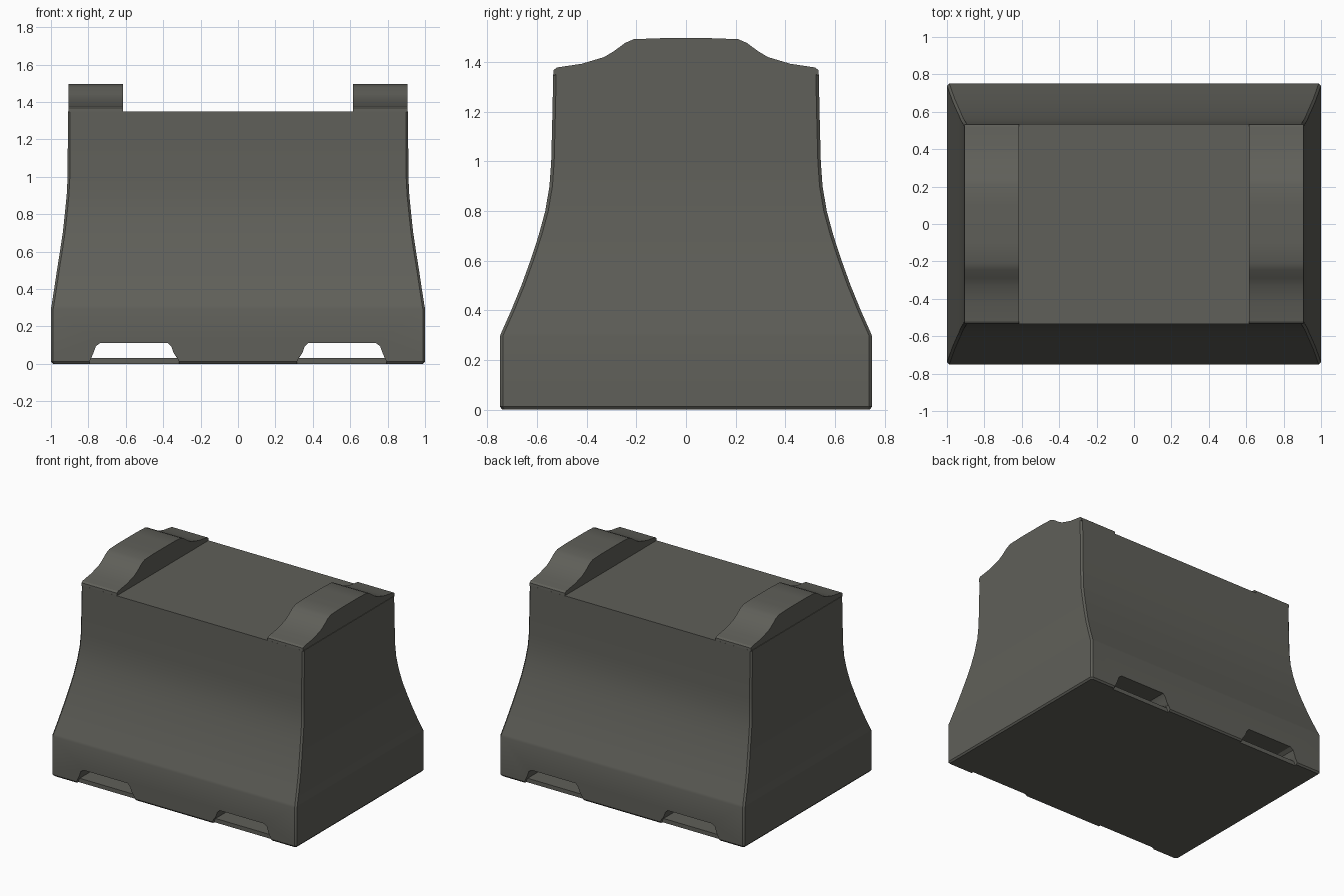
import bpy, bmesh

if "Cube" in bpy.data.objects:
    bpy.data.objects.remove(bpy.data.objects["Cube"])

concrete = bpy.data.materials.new("dark concrete grey")
concrete.diffuse_color = (0.115, 0.115, 0.10, 1)
concrete.use_nodes = True
concrete.node_tree.nodes["Principled BSDF"].inputs["Base Color"].default_value = concrete.diffuse_color


def make_object(name, bm):
    bmesh.ops.recalc_face_normals(bm, faces=bm.faces)
    mesh = bpy.data.meshes.new(name)
    bm.to_mesh(mesh)
    bm.free()
    ob = bpy.data.objects.new(name, mesh)
    bpy.context.collection.objects.link(ob)
    mesh.materials.append(concrete)
    return ob


def select_only(ob):
    bpy.ops.object.select_all(action='DESELECT')
    ob.select_set(True)
    bpy.context.view_layer.objects.active = ob


def smooth(ob, angle=0.5):
    select_only(ob)
    bpy.ops.object.shade_smooth_by_angle(angle=angle)


def loft(bm, rings):
    """Skin a stack of matching vertex loops and close both ends."""
    loops = [[bm.verts.new(p) for p in r] for r in rings]
    n = len(loops[0])
    for a, b in zip(loops, loops[1:]):
        for i in range(n):
            j = (i + 1) % n
            bm.faces.new((a[i], a[j], b[j], b[i]))
    bm.faces.new(loops[0][::-1])
    bm.faces.new(loops[-1])


def chamfered_ring(hx, hy, z, c=0.012):
    pts = [(hx, hy - c), (hx - c, hy), (c - hx, hy), (-hx, hy - c),
           (-hx, c - hy), (c - hx, -hy), (hx - c, -hy), (hx, c - hy)]
    return [(x, y, z) for x, y in pts]


def prism(bm, profile, axis, start, end):
    """Extrude a 2D profile (u, z) along x or y."""
    def place(u, z, t):
        return (t, u, z) if axis == 'x' else (u, t, z)
    loft(bm, [[place(u, z, t) for u, z in profile] for t in (start, end)])


# Flared barrier body: (height, half length, half depth)
sections = [(0, 0.99, 0.74), (0.012, 1.0, 0.75), (0.295, 1.0, 0.75),
            (0.31, 0.997, 0.744), (0.4, 0.983, 0.704), (0.5, 0.968, 0.663),
            (0.6, 0.952, 0.627), (0.7, 0.937, 0.594), (0.8, 0.926, 0.567),
            (0.9, 0.916, 0.550), (1.0, 0.911, 0.543), (1.2, 0.91, 0.538),
            (1.35, 0.909, 0.535)]
bm = bmesh.new()
loft(bm, [chamfered_ring(hx, hy, z) for z, hx, hy in sections])
body = make_object("barrier_body", bm)

# Lifting slots: tunnels with a raised floor, open below at each mouth
bm = bmesh.new()
for s in (-1, 1):
    tunnel = [(0.325, 0.03), (0.345, 0.06), (0.355, 0.09), (0.375, 0.112),
              (0.735, 0.112), (0.76, 0.095), (0.772, 0.06), (0.785, 0.03)]
    prism(bm, [(s * x, z) for x, z in tunnel], 'y', -1, 1)
slots = make_object("slot_cutter", bm)
bm = bmesh.new()
for s in (-1, 1):
    for side in (-1, 1):
        mouth = [(0.315, -0.05), (0.315, 0.012), (0.33, 0.04),
                 (0.78, 0.04), (0.795, 0.012), (0.795, -0.05)]
        prism(bm, [(s * x, z) for x, z in mouth], 'y', side * 0.725, side * 1.1)
mouths = make_object("mouth_cutter", bm)

for cutter in (slots, mouths):
    cutter.hide_render = True
    mod = body.modifiers.new("cut", 'BOOLEAN')
    mod.operation = 'DIFFERENCE'
    mod.solver = 'EXACT'
    mod.object = cutter
    select_only(body)
    bpy.ops.object.modifier_apply(modifier=mod.name)
    bpy.data.objects.remove(cutter)
smooth(body)

# Raised saddle blocks on both ends of the top
half = [(0.535, 1.345), (0.533, 1.368), (0.52, 1.378), (0.42, 1.393),
        (0.33, 1.42), (0.29, 1.444), (0.245, 1.477), (0.21, 1.492),
        (0.1, 1.496)]
profile = half + [(-y, z) for y, z in reversed(half)]
for s, side in ((-1, "left"), (1, "right")):
    bm = bmesh.new()
    prism(bm, profile, 'x', s * 0.615, s * 0.905)
    smooth(make_object(side + "_end_block", bm))
